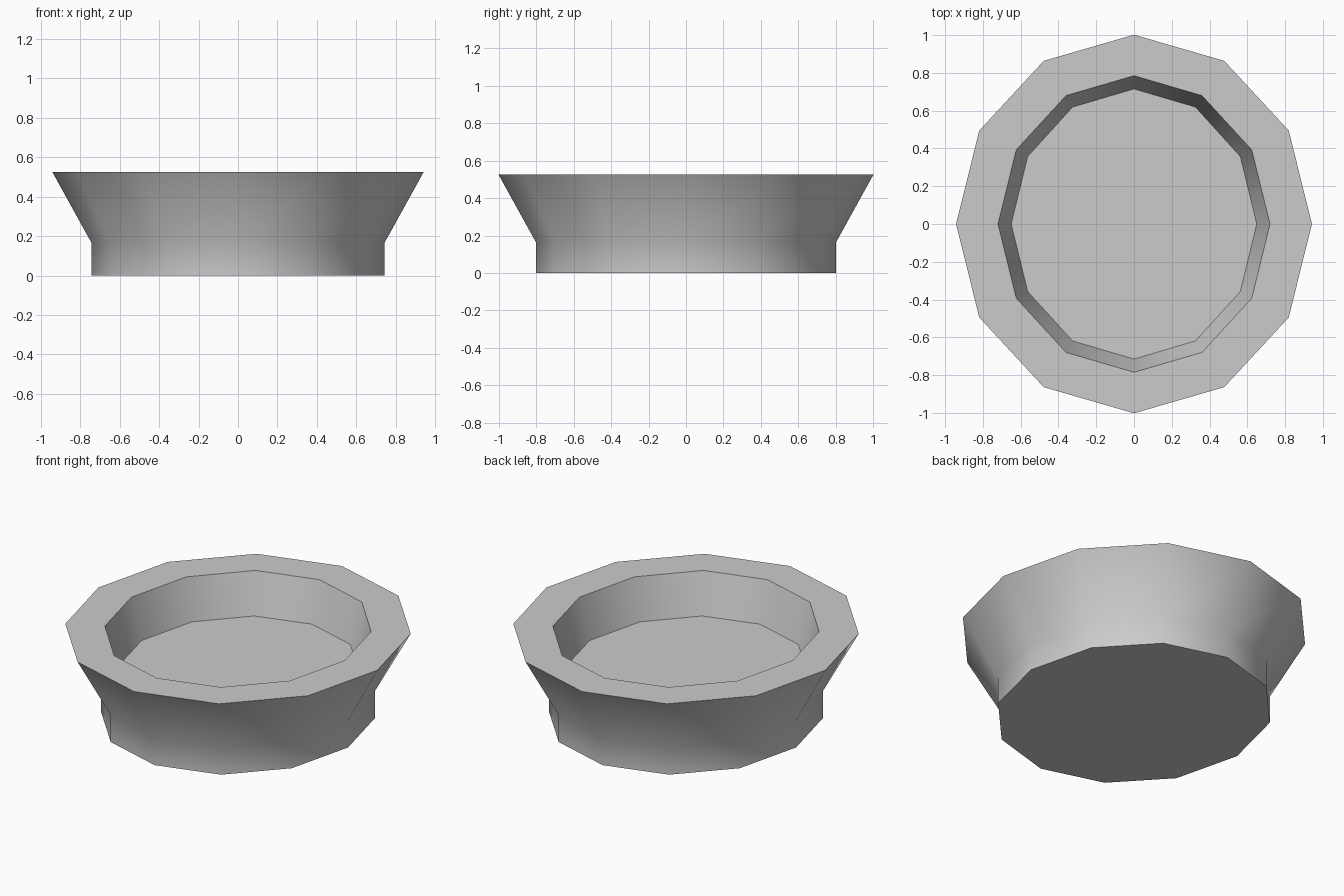
import bpy, bmesh, math

cube = bpy.data.objects.get("Cube")
if cube:
    bpy.data.objects.remove(cube, do_unlink=True)

SIDES = 12

grey = bpy.data.materials.new("light_grey")
grey.use_nodes = True
colour = (0.6, 0.6, 0.6, 1)
grey.diffuse_color = colour
grey.node_tree.nodes["Principled BSDF"].inputs["Base Color"].default_value = colour


def oval(bm, rx, ry, z, grow=0.0):
    """Ring of vertices on an ellipse, pushed out along its normals by grow."""
    ring = []
    for i in range(SIDES):
        a = math.tau * i / SIDES
        c, s = math.cos(a), math.sin(a)
        n = math.hypot(ry * c, rx * s)
        ring.append(bm.verts.new((rx * c + grow * ry * c / n,
                                  ry * s + grow * rx * s / n, z)))
    return ring


# Flared oval dish: foot, kink, outer rim, inner rim, recessed floor
bm = bmesh.new()
rings = [
    oval(bm, 0.72, 0.78, 0.0, 0.023),
    oval(bm, 0.72, 0.78, 0.165, 0.023),
    oval(bm, 0.72, 0.78, 0.525, 0.222),
    oval(bm, 0.72, 0.785, 0.525),
    oval(bm, 0.65, 0.715, 0.28),
]
for low, high in zip(rings, rings[1:]):
    for i in range(SIDES):
        j = (i + 1) % SIDES
        bm.faces.new((low[i], low[j], high[j], high[i]))
bm.faces.new(rings[-1])
bm.faces.new(rings[0][::-1])
bmesh.ops.recalc_face_normals(bm, faces=bm.faces)

mesh = bpy.data.meshes.new("oval_dish")
bm.to_mesh(mesh)
bm.free()
mesh.materials.append(grey)
dish = bpy.data.objects.new("oval_dish", mesh)
bpy.context.collection.objects.link(dish)

# Soft outer and inner walls, crisp rim, floor and base
bpy.context.view_layer.objects.active = dish
dish.select_set(True)
bpy.ops.object.shade_smooth_by_angle(angle=math.radians(45))
